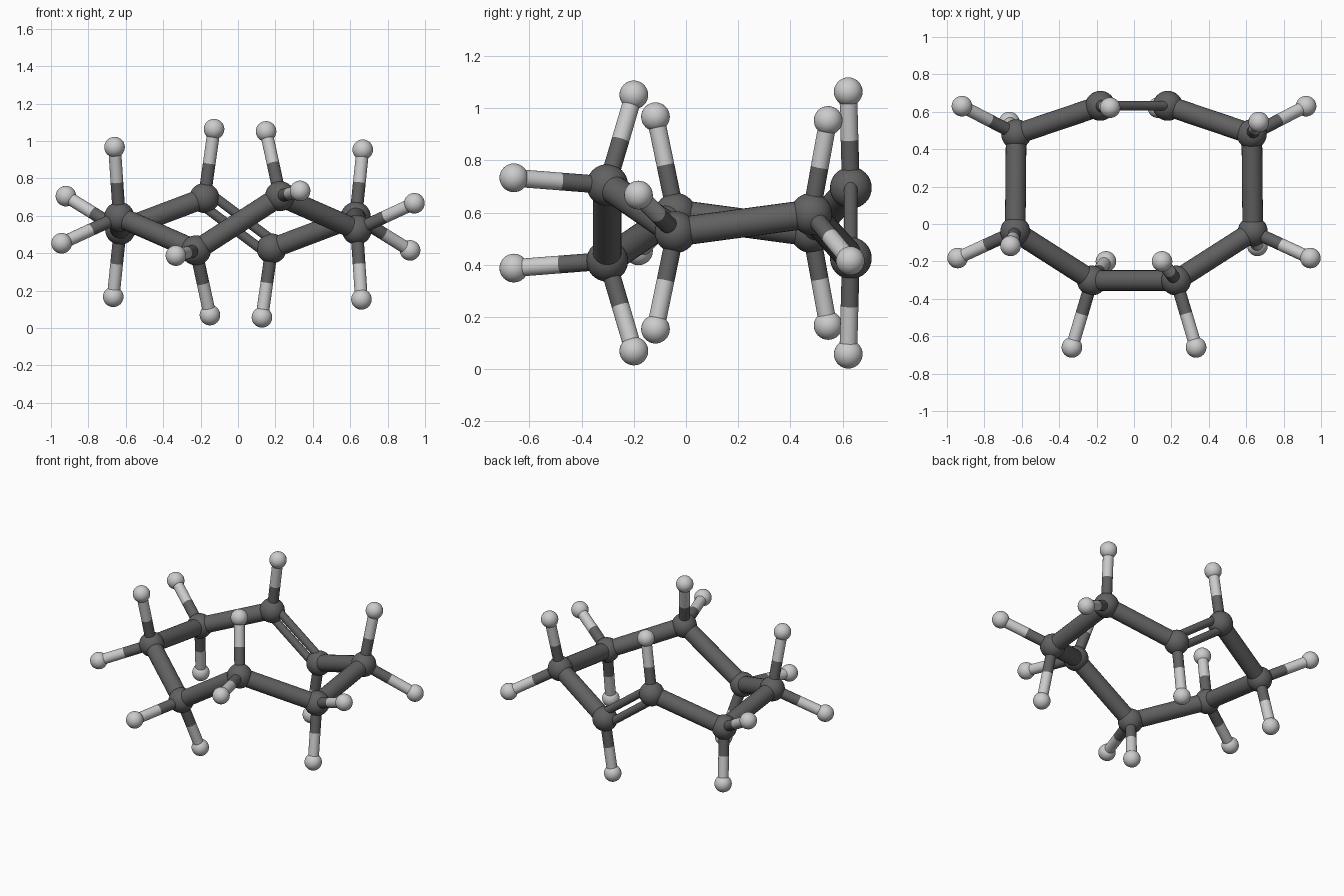
import bpy
from mathutils import Vector

if "Cube" in bpy.data.objects:
    bpy.data.objects.remove(bpy.data.objects["Cube"])

MID = 1.12  # z and mirrored z add up to this (two-fold axis along y)
R_C, R_H, R_CC, R_CH, R_DBL = 0.08, 0.055, 0.055, 0.034, 0.026


def material(name, v):
    m = bpy.data.materials.new(name)
    m.diffuse_color = (v, v, v, 1)
    m.use_nodes = True
    m.node_tree.nodes["Principled BSDF"].inputs["Base Color"].default_value = m.diffuse_color
    return m


DARK = material("dark_grey", 0.12)
LIGHT = material("light_grey", 0.6)


def finish(name, mat):
    ob = bpy.context.object
    ob.name = name
    ob.data.materials.append(mat)
    bpy.ops.object.shade_smooth_by_angle()


def ball(name, p, r, mat):
    bpy.ops.mesh.primitive_uv_sphere_add(segments=32, ring_count=16, radius=r, location=p)
    finish(name, mat)


def rod(name, a, b, r, mat):
    d = b - a
    bpy.ops.mesh.primitive_cylinder_add(vertices=24, radius=r, depth=d.length, location=(a + b) / 2,
                                        rotation=d.to_track_quat('Z', 'Y').to_euler())
    finish(name, mat)


def turned(p):
    return Vector((-p[0], p[1], MID - p[2]))


# Right half of the ring: carbon position, then its hydrogens
half = [
    ((0.18, 0.632, 0.425), [(0.128, 0.622, 0.057)]),
    ((0.63, 0.48, 0.595), [(0.92, 0.63, 0.415), (0.667, 0.545, 0.953)]),
    ((0.635, -0.04, 0.525), [(0.943, -0.182, 0.667), (0.66, -0.117, 0.153)]),
    ((0.225, -0.302, 0.705), [(0.15, -0.2, 1.051), (0.332, -0.66, 0.733)]),
]

# Both halves of the molecule
for side, place in (("right", Vector), ("left", turned)):
    ring = [place(c) for c, _ in half]
    for i, (c, (_, hs)) in enumerate(zip(ring, half)):
        ball(f"{side}_carbon_{i}", c, R_C, DARK)
        for j, h in enumerate(map(place, hs)):
            mid = (c + h) / 2
            ball(f"{side}_hydrogen_{i}_{j}", h, R_H, LIGHT)
            rod(f"{side}_dark_half_bond_{i}_{j}", c, mid, R_CH, DARK)
            rod(f"{side}_light_half_bond_{i}_{j}", mid, h, R_CH, LIGHT)
    for i in range(3):
        rod(f"{side}_ring_bond_{i}", ring[i], ring[i + 1], R_CC, DARK)

# Single bond across the front
a = Vector(half[3][0])
rod("front_ring_bond", a, turned(a), R_CC, DARK)

# Double bond across the back: two thin parallel rods
a = Vector(half[0][0])
b = turned(a)
off = (b - a).cross(Vector((0, 1, 0))).normalized() * 0.037
for s in (-1, 1):
    rod("double_bond_upper" if s > 0 else "double_bond_lower", a + off * s, b + off * s, R_DBL, DARK)
